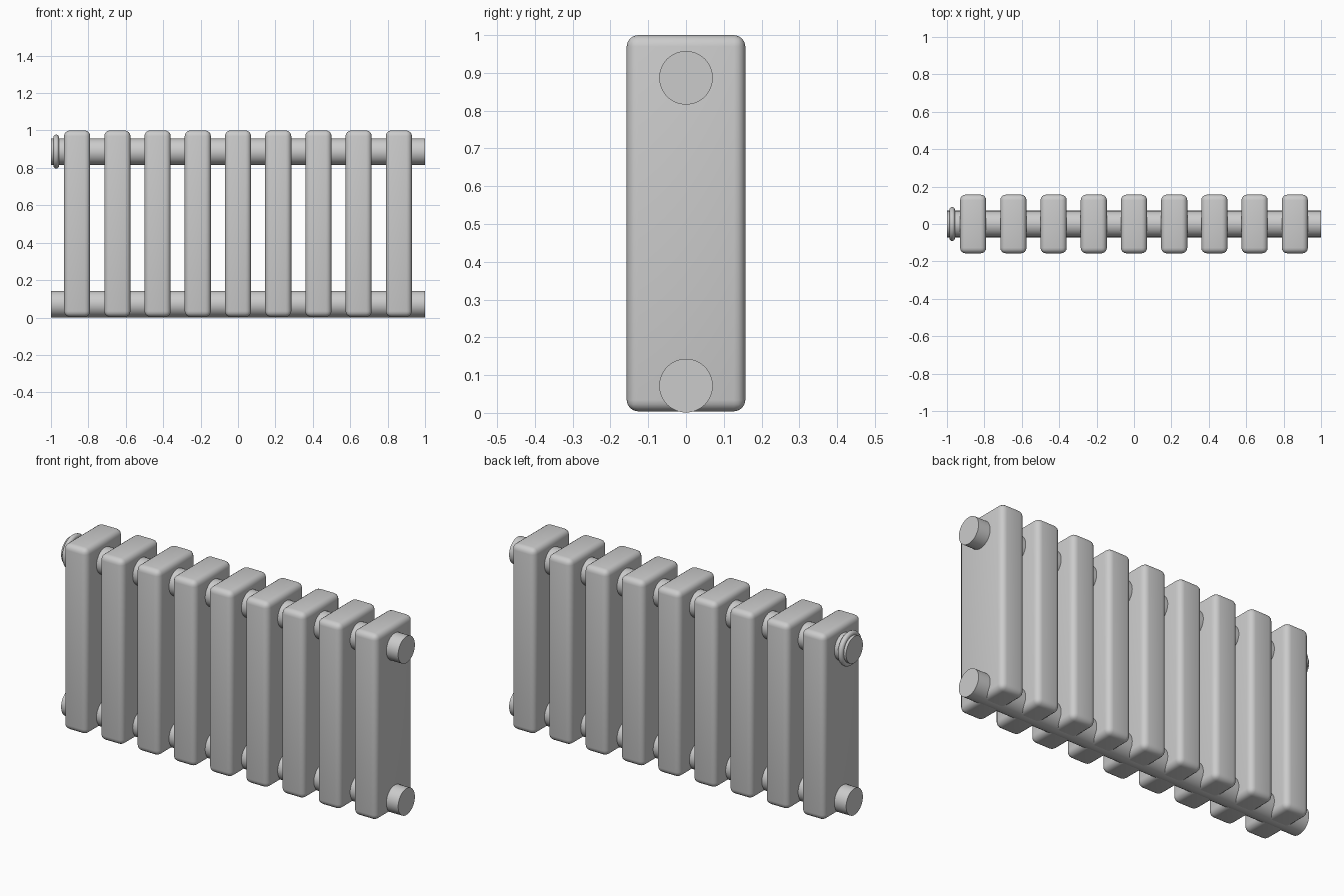
import bpy
import math

cube = bpy.data.objects.get("Cube")
if cube:
    bpy.data.objects.remove(cube, do_unlink=True)

metal = bpy.data.materials.new("grey_metal")
metal.use_nodes = True
GREY = (0.6, 0.6, 0.6, 1)
metal.diffuse_color = GREY
metal.node_tree.nodes["Principled BSDF"].inputs["Base Color"].default_value = GREY

COLUMNS = 9
SPACING = 0.215
PIPE_RADIUS = 0.071
UPPER_Z, LOWER_Z = 0.887, 0.072


def finish(name):
    """Name the active object, colour it and smooth it with sharp edges kept."""
    obj = bpy.context.object
    obj.name = name
    obj.data.materials.append(metal)
    bpy.ops.object.shade_smooth_by_angle(angle=math.radians(40))
    return obj


# Upright radiator columns with rounded edges
for i in range(COLUMNS):
    x = (i - (COLUMNS - 1) / 2) * SPACING
    bpy.ops.mesh.primitive_cube_add(size=1, location=(x, 0, 0.502))
    bpy.context.object.scale = (0.14, 0.314, 0.996)
    bpy.ops.object.transform_apply(location=False, rotation=False, scale=True)
    bevel = bpy.context.object.modifiers.new("rounded_edges", "BEVEL")
    bevel.width = 0.03
    bevel.segments = 4
    bpy.ops.object.modifier_apply(modifier=bevel.name)
    finish(f"column_{i + 1}")

# Horizontal pipes through all columns
for name, z in (("upper_pipe", UPPER_Z), ("lower_pipe", LOWER_Z)):
    bpy.ops.mesh.primitive_cylinder_add(
        vertices=48, radius=PIPE_RADIUS, depth=2,
        location=(0, 0, z), rotation=(0, math.pi / 2, 0))
    finish(name)

# Collar ring around the right end of the upper pipe
bpy.ops.mesh.primitive_torus_add(
    major_radius=0.076, minor_radius=0.015, major_segments=48, minor_segments=12,
    location=(-0.972, 0, UPPER_Z), rotation=(0, math.pi / 2, 0))
finish("collar_ring")
